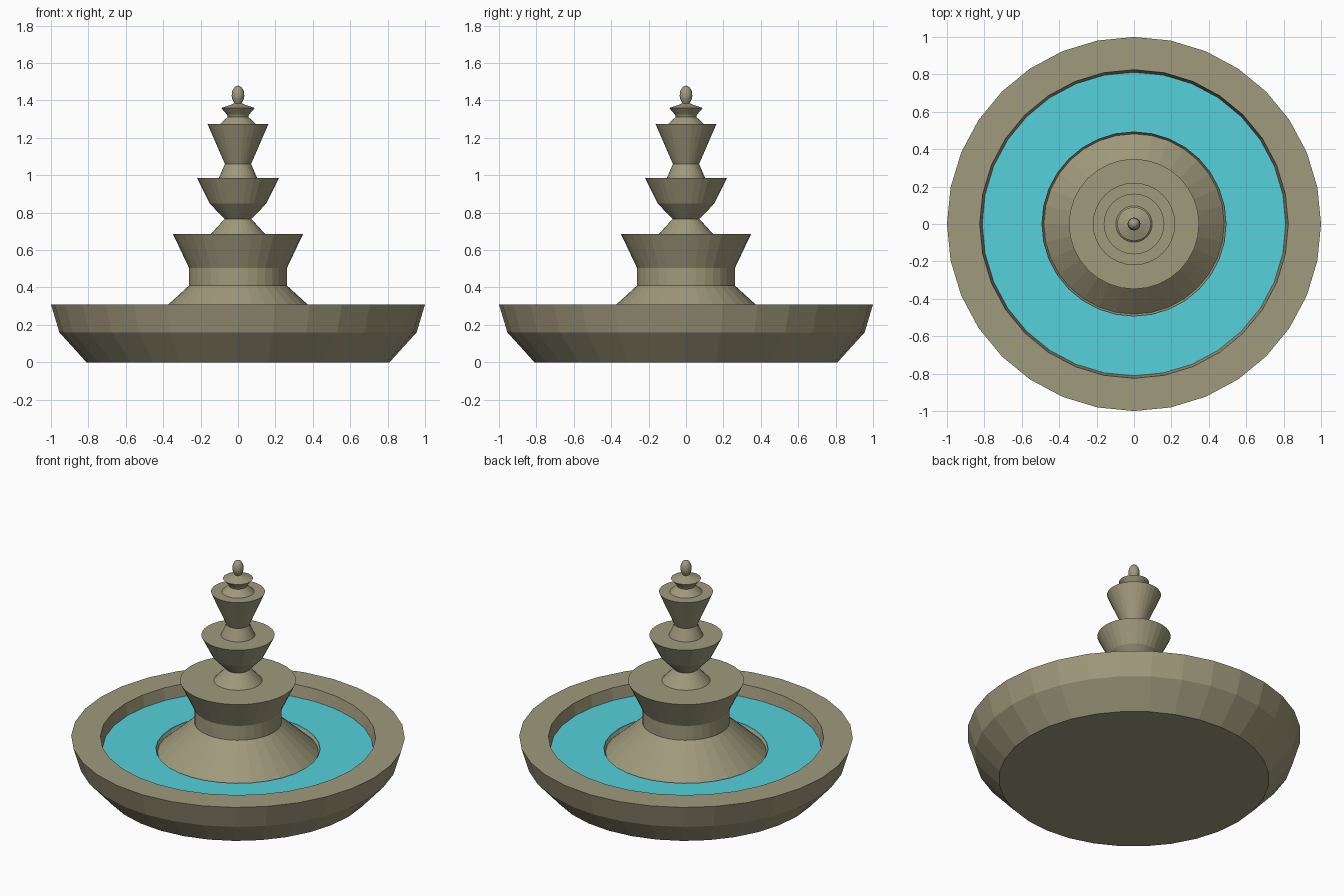
import bpy
import bmesh
from math import sin, cos, tau

if "Cube" in bpy.data.objects:
    bpy.data.objects.remove(bpy.data.objects["Cube"])

SEGMENTS = 32


def make_material(name, rgb):
    mat = bpy.data.materials.new(name)
    mat.use_nodes = True
    color = (*rgb, 1.0)
    mat.diffuse_color = color
    bsdf = next(n for n in mat.node_tree.nodes if n.type == "BSDF_PRINCIPLED")
    bsdf.inputs["Base Color"].default_value = color
    return mat


def lathe(name, profile, mat, smooth=False):
    """Turn a (radius, height) profile around z; a zero radius becomes a pole."""
    bm = bmesh.new()
    rings = []
    for r, z in profile:
        if r == 0:
            rings.append([bm.verts.new((0, 0, z))] * SEGMENTS)
        else:
            angles = [tau * i / SEGMENTS for i in range(SEGMENTS)]
            rings.append([bm.verts.new((r * cos(a), r * sin(a), z)) for a in angles])
    for low, high in zip(rings, rings[1:]):
        for i in range(SEGMENTS):
            j = (i + 1) % SEGMENTS
            corners = [low[i], low[j], high[j], high[i]]
            bm.faces.new(list(dict.fromkeys(corners)))
    mesh = bpy.data.meshes.new(name)
    bm.to_mesh(mesh)
    bm.free()
    mesh.materials.append(mat)
    for poly in mesh.polygons:
        poly.use_smooth = smooth
    obj = bpy.data.objects.new(name, mesh)
    bpy.context.collection.objects.link(obj)
    return obj


stone = make_material("stone", (0.35, 0.32, 0.20))
water = make_material("water", (0.09, 0.64, 0.71))

# Wide basin with a flat rim, inner wall and a shallow floor
lathe("basin", [(0, 0), (0.81, 0), (0.955, 0.16), (1, 0.31), (0.825, 0.31),
                (0.81, 0.225), (0.492, 0.225), (0.482, 0.21)], stone)

# Ring of water around the pedestal
lathe("basin_water", [(0.812, 0.225), (0.812, 0.233),
                      (0.492, 0.233), (0.492, 0.225)], water)

# Sloping foot, column and lowest bowl
lathe("pedestal", [(0.482, 0.21), (0.262, 0.41), (0.262, 0.505),
                   (0.348, 0.686), (0.145, 0.686)], stone)

# Middle bowl on its neck
lathe("middle_bowl", [(0.145, 0.686), (0.072, 0.766), (0.152, 0.85),
                      (0.22, 0.986), (0.102, 0.986)], stone)

# Upper bowl on its neck
lathe("upper_bowl", [(0.102, 0.986), (0.07, 1.06), (0.162, 1.273),
                     (0.097, 1.273)], stone)

# Small disc under the finial
lathe("top_disc", [(0.097, 1.273), (0.055, 1.312), (0.06, 1.325),
                   (0.09, 1.36), (0.035, 1.378), (0.02, 1.385)], stone)

# Egg-shaped finial
lathe("finial", [(0.02, 1.385), (0.03, 1.405), (0.034, 1.425), (0.031, 1.45),
                 (0.019, 1.472), (0, 1.48)], stone, smooth=True)
